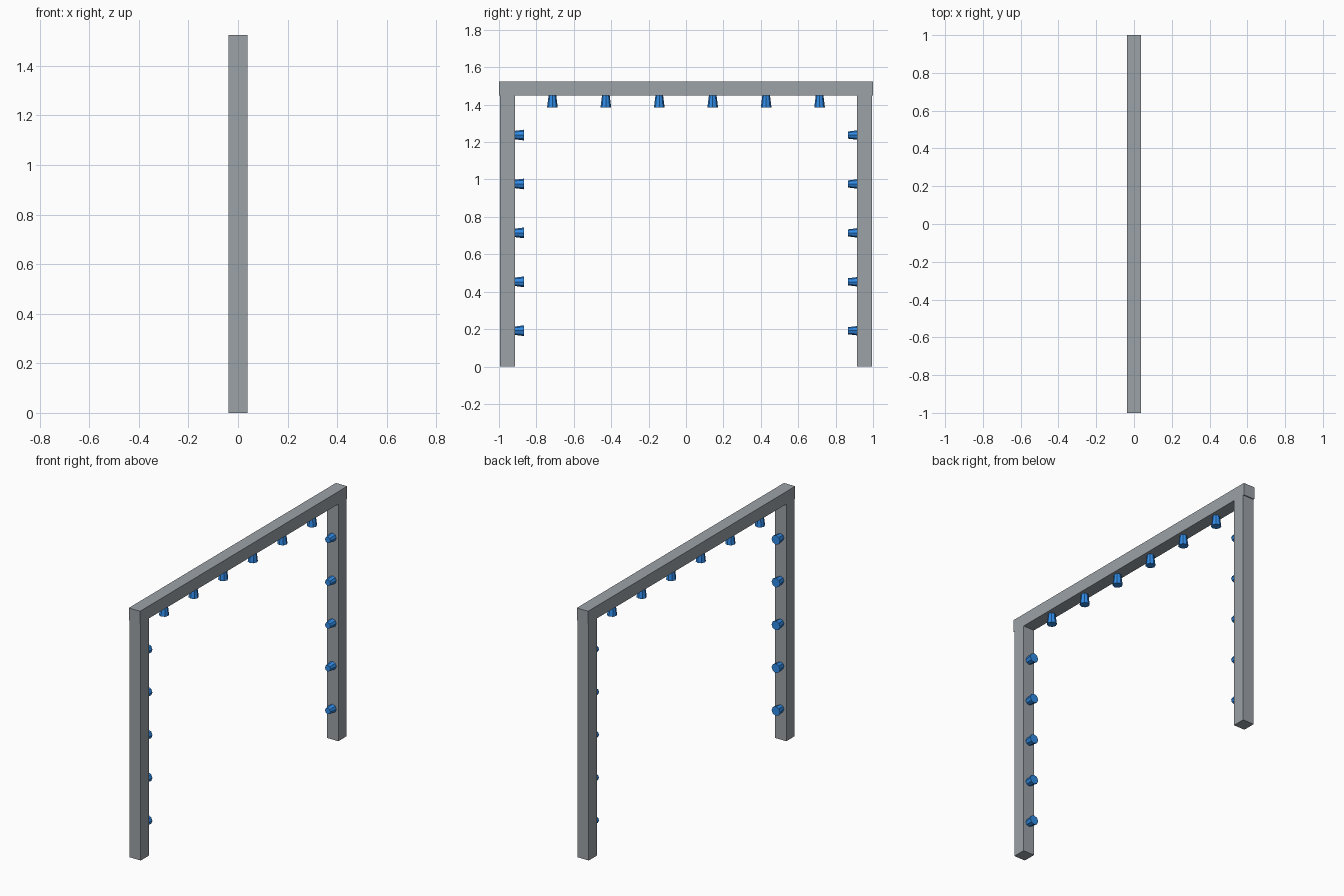
import bpy
from math import pi

if "Cube" in bpy.data.objects:
    bpy.data.objects.remove(bpy.data.objects["Cube"])

W = 0.0762          # tube width
POST_W = 0.08       # post width along the beam
POST_Y = 0.954      # post centre distance
BEAM_BOTTOM = 1.449


def material(name, color):
    m = bpy.data.materials.new(name)
    m.diffuse_color = color
    m.use_nodes = True
    m.node_tree.nodes["Principled BSDF"].inputs["Base Color"].default_value = m.diffuse_color
    return m


blue = material("nozzle_blue", (0.03, 0.26, 0.80, 1))
steel = material("dark_steel", (0.33, 0.36, 0.39, 1))


def box(name, size, loc):
    bpy.ops.mesh.primitive_cube_add(size=1, location=loc)
    ob = bpy.context.object
    ob.name = name
    ob.scale = size
    bpy.ops.object.transform_apply(location=False, rotation=False, scale=True)
    ob.data.materials.append(steel)


def nozzle(name, loc, tilt):
    # tapered spray nozzle, half sunk into the tube
    bpy.ops.mesh.primitive_cone_add(vertices=8, radius1=0.0286, radius2=0.019,
                                    depth=W, location=loc, rotation=(tilt, 0, 0))
    ob = bpy.context.object
    ob.name = name
    ob.data.materials.append(blue)


# Overhead beam
box("top_beam", (W, 2.0, W), (0, 0, BEAM_BOTTOM + W / 2))

# Posts with inward-facing nozzles (all tapered the same way along y)
for side, s in (("left", -1), ("right", 1)):
    box(side + "_post", (W, POST_W, BEAM_BOTTOM), (0, s * POST_Y, BEAM_BOTTOM / 2))
    for i in range(5):
        nozzle(f"{side}_nozzle_{i + 1}", (0, s * 0.905, 0.1915 + 0.2615 * i), pi / 2)

# Downward-facing nozzles under the beam
for i in range(6):
    nozzle(f"top_nozzle_{i + 1}", (0, (i - 2.5) * 0.2857, 1.423), 0)
